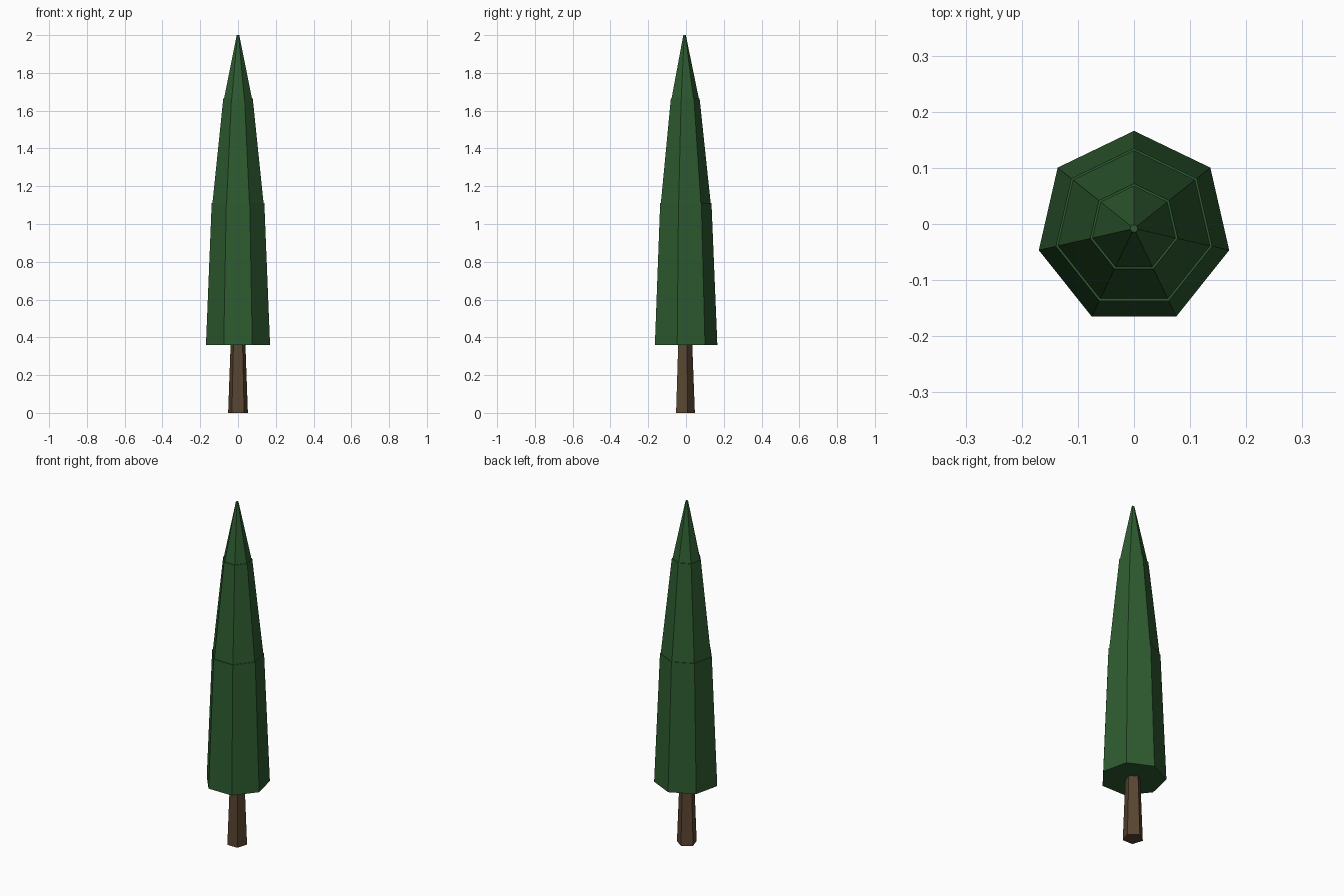
import bpy
from math import pi

old = bpy.data.objects.get("Cube")
if old:
    bpy.data.objects.remove(old, do_unlink=True)

CENTRE_Y = -0.008


def make_material(name, rgb):
    mat = bpy.data.materials.new(name)
    mat.use_nodes = True
    mat.diffuse_color = (*rgb, 1)
    mat.node_tree.nodes["Principled BSDF"].inputs["Base Color"].default_value = (*rgb, 1)
    return mat


def frustum(name, sides, r_bottom, r_top, z_bottom, z_top, mat):
    """Flat-sided tapered prism with one corner pointing to the back."""
    bpy.ops.mesh.primitive_cone_add(
        vertices=sides, radius1=r_bottom, radius2=r_top, depth=z_top - z_bottom,
        location=(0, CENTRE_Y, (z_bottom + z_top) / 2))
    obj = bpy.context.object
    obj.name = name
    # The primitive's first corner already lies on +y
    obj.data.materials.append(mat)
    return obj


bark = make_material("bark brown", (0.100, 0.060, 0.030))
foliage = make_material("foliage green", (0.027, 0.105, 0.029))

# Five-sided trunk, running a little way into the foliage
frustum("trunk", 5, 0.055, 0.039, 0, 0.42, bark)

# Three stacked seven-sided foliage tiers, each sunk slightly into the one below
frustum("lower_foliage", 7, 0.174, 0.143, 0.36, 1.11, foliage)
frustum("middle_foliage", 7, 0.142, 0.080, 1.08, 1.665, foliage)
frustum("top_foliage", 7, 0.081, 0.007, 1.64, 2.0, foliage)
